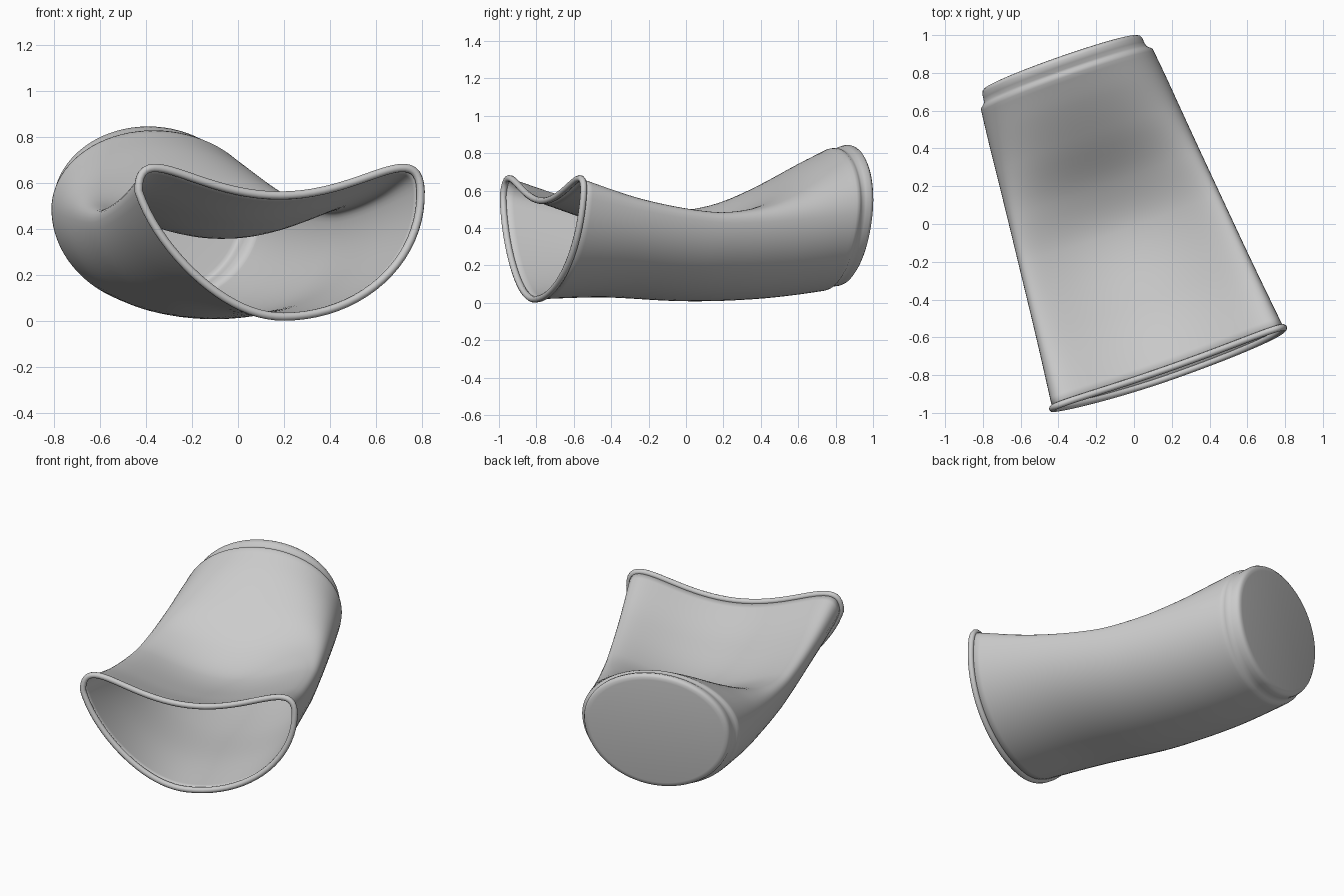
import bpy, bmesh, math
from mathutils import Matrix

if "Cube" in bpy.data.objects:
    bpy.data.objects.remove(bpy.data.objects["Cube"])

N = 80
TURN = Matrix.Rotation(math.radians(19.3), 4, 'Z')

# Cross-sections along the cup: v, half width, corner z, bottom z, top rise, dent depth, skew
BODY = [
    (-0.786, .649, .565, .019, .42, .44, .13),
    (-0.400, .606, .488, .029, .30, .36, .08),
    (0.000, .566, .432, .010, .27, .335, .04),
    (0.250, .541, .430, .010, .28, .262, .02),
    (0.500, .517, .445, .023, .30, .118, .0),
    (0.680, .500, .460, .042, .33, .045, .0),
    (0.828, .484, .475, .062, .35, .0, .0),
]
# Stepped collar and rounded base edge
COLLAR = [
    (0.845, .481, .478, .066, .350, 0, 0),
    (0.855, .469, .481, .076, .342, 0, 0),
    (0.868, .456, .485, .085, .340, 0, 0),
    (0.888, .451, .490, .087, .347, 0, 0),
    (0.915, .449, .493, .089, .352, 0, 0),
    (0.929, .442, .493, .095, .346, 0, 0),
    (0.937, .430, .492, .106, .336, 0, 0),
    (0.940, .412, .490, .122, .320, 0, 0),
]


def smooth_rows(rows, steps):
    """Hermite interpolation of the section values along v."""
    def slope(i):
        a, b = rows[max(i - 1, 0)], rows[min(i + 1, len(rows) - 1)]
        return [(q - p) / (b[0] - a[0]) for p, q in zip(a, b)]
    out = []
    for i in range(len(rows) - 1):
        a, b, ma, mb = rows[i], rows[i + 1], slope(i), slope(i + 1)
        d = b[0] - a[0]
        for k in range(steps):
            t = k / steps
            row = [(2*t**3 - 3*t*t + 1) * p + (t**3 - 2*t*t + t) * d * m
                   + (3*t*t - 2*t**3) * q + (t**3 - t*t) * d * n
                   for p, q, m, n in zip(a, b, ma, mb)]
            row[0] = a[0] + d * t
            out.append(row)
    return out + [rows[-1]]


def ring(row):
    """Round underside, dented top; the whole section leans slightly."""
    v, w, zc, bottom, rise, dent, skew = row
    pts = []
    for j in range(N):
        t = 2 * math.pi * j / N
        c, s = math.cos(t), math.sin(t)
        x = w * (c + (skew * math.sin(2 * t) if c < 0 and s < 0 else 0))
        z = zc + (rise * s - dent * s * s if s > 0 else (zc - bottom) * s)
        pts.append((x - .082, v + .085 * (z - .5), z))
    return pts


def activate(ob):
    bpy.ops.object.select_all(action='DESELECT')
    bpy.context.view_layer.objects.active = ob
    ob.select_set(True)


# Crushed cup shell with closed base
bm = bmesh.new()
rings = [[bm.verts.new(p) for p in ring(r)] for r in smooth_rows(BODY, 7) + COLLAR]
for a, b in zip(rings, rings[1:]):
    for j in range(N):
        k = (j + 1) % N
        bm.faces.new((a[j], b[j], b[k], a[k]))
bm.faces.new(rings[-1][::-1])
mesh = bpy.data.meshes.new("cup_shell")
bm.to_mesh(mesh)
bm.free()
shell = bpy.data.objects.new("cup_shell", mesh)
bpy.context.collection.objects.link(shell)
shell.matrix_world = TURN
wall = shell.modifiers.new("wall", 'SOLIDIFY')
wall.thickness = .01
wall.offset = -1
activate(shell)
bpy.ops.object.shade_smooth_by_angle(angle=math.radians(50))

# Rolled bead around the mouth
curve = bpy.data.curves.new("rolled_rim", 'CURVE')
curve.dimensions = '3D'
curve.bevel_depth = .018
curve.bevel_resolution = 3
spline = curve.splines.new('POLY')
spline.points.add(N - 1)
for pt, p in zip(spline.points, ring(BODY[0])):
    pt.co = (*p, 1)
spline.use_cyclic_u = True
rim = bpy.data.objects.new("rolled_rim", curve)
bpy.context.collection.objects.link(rim)
rim.matrix_world = TURN
activate(rim)
bpy.ops.object.convert(target='MESH')
bpy.ops.object.shade_smooth()
